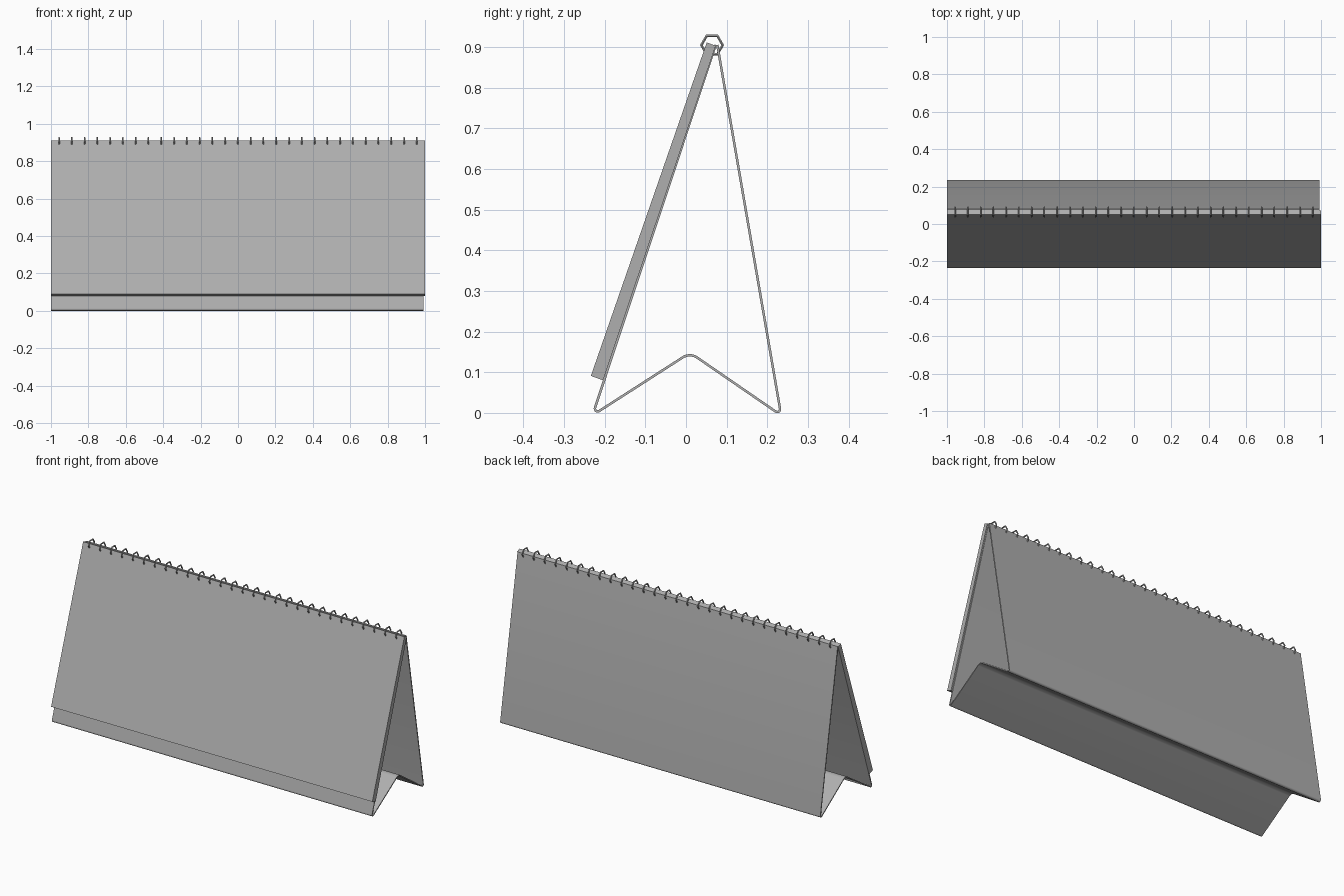
import bpy, math
from mathutils import Vector

if "Cube" in bpy.data.objects:
    bpy.data.objects.remove(bpy.data.objects["Cube"])

grey = bpy.data.materials.new("mid_grey")
grey.diffuse_color = (0.43, 0.43, 0.43, 1)
grey.use_nodes = True
grey.node_tree.nodes["Principled BSDF"].inputs["Base Color"].default_value = grey.diffuse_color


def make_mesh(name, verts, faces):
    me = bpy.data.meshes.new(name)
    me.from_pydata(verts, [], faces)
    me.update()
    me.materials.append(grey)
    ob = bpy.data.objects.new(name, me)
    bpy.context.collection.objects.link(ob)
    return ob


def fillet(prev, p, nxt, r, n=8):
    """Points of an arc rounding the corner p."""
    p = Vector(p)
    a, b = (Vector(prev) - p).normalized(), (Vector(nxt) - p).normalized()
    half = a.angle(b) / 2
    centre = p + (a + b).normalized() * (r / math.sin(half))
    start = p + a * (r / math.tan(half)) - centre
    end = p + b * (r / math.tan(half)) - centre
    total = math.pi - 2 * half
    return [centre + (start * math.sin(total * (1 - i / n)) + end * math.sin(total * i / n))
            / math.sin(total) for i in range(n + 1)]


# Folded card stand: one sheet bent at the feet and the raised base crease (y, z)
corners = [(0.073, 0.905), (-0.230, -0.006), (0.010, 0.148), (0.234, -0.006), (0.077, 0.905)]
radii = [0.007, 0.032, 0.007]
path = [Vector(corners[0])]
for i, r in enumerate(radii):
    path += fillet(corners[i], corners[i + 1], corners[i + 2], r)
path.append(Vector(corners[-1]))
verts = [(x, p.x, p.y) for p in path for x in (-1.0, 0.993)]
faces = [(2 * i, 2 * i + 1, 2 * i + 3, 2 * i + 2) for i in range(len(path) - 1)]
stand = make_mesh("card_stand", verts, faces)
sol = stand.modifiers.new("thickness", 'SOLIDIFY')
sol.thickness = 0.006
sol.offset = 0
bpy.context.view_layer.objects.active = stand
stand.select_set(True)
bpy.ops.object.modifier_apply(modifier=sol.name)
bpy.ops.object.shade_smooth_by_angle(angle=math.radians(35))

# Page block leaning on the front of the stand
section = [(-0.234, 0.091), (-0.204, 0.080), (0.073, 0.903), (0.051, 0.911)]
verts = [(x, y, z) for x in (-1.0, 1.0) for y, z in section]
faces = [(3, 2, 1, 0), (4, 5, 6, 7)] + [(i, (i + 1) % 4, (i + 1) % 4 + 4, i + 4) for i in range(4)]
make_mesh("page_block", verts, faces)

# Row of hexagonal binding rings
cu = bpy.data.curves.new("binding_rings", 'CURVE')
cu.dimensions = '3D'
cu.bevel_depth = 0.004
cu.bevel_resolution = 1
cu.materials.append(grey)
count = 29
for k in range(count):
    x = -0.957 + 1.913 * k / (count - 1)
    s = cu.splines.new('POLY')
    s.points.add(5)
    s.use_cyclic_u = True
    s.use_smooth = False
    for i, pt in enumerate(s.points):
        a = math.pi / 3 * i
        pt.co = (x, 0.064 + 0.0262 * math.cos(a), 0.9045 + 0.0262 * math.sin(a), 1)
rings = bpy.data.objects.new("binding_rings", cu)
bpy.context.collection.objects.link(rings)
